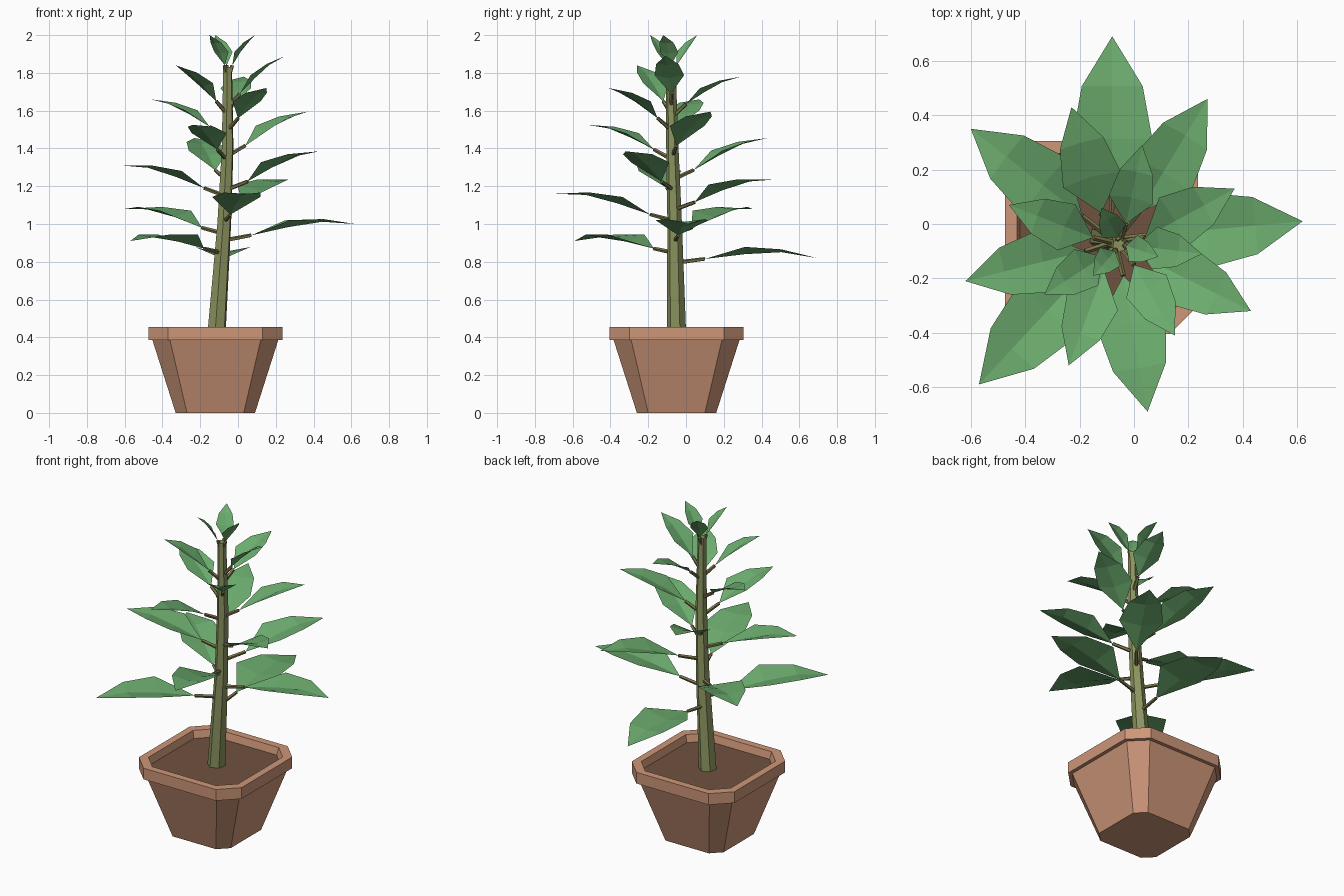
import bpy, bmesh, math
from mathutils import Vector

cube = bpy.data.objects.get("Cube")
if cube:
    bpy.data.objects.remove(cube, do_unlink=True)


def make_material(name, rgb):
    linear = [((c / 255 + 0.055) / 1.055) ** 2.4 for c in rgb] + [1]
    mat = bpy.data.materials.new(name)
    mat.use_nodes = True
    mat.diffuse_color = linear
    bsdf = next(n for n in mat.node_tree.nodes if n.type == 'BSDF_PRINCIPLED')
    bsdf.inputs["Base Color"].default_value = linear
    bsdf.inputs["Roughness"].default_value = 0.9
    return mat


TERRACOTTA = make_material("terracotta", (205, 150, 120))
SOIL = make_material("soil brown", (112, 82, 64))
STEM = make_material("stem olive", (140, 148, 95))
STALK = make_material("stalk brown olive", (124, 118, 76))
LEAF = make_material("leaf green", (108, 172, 110))


def finish(bm, name, mat, fix_normals=True):
    if fix_normals:
        bmesh.ops.recalc_face_normals(bm, faces=bm.faces)
    mesh = bpy.data.meshes.new(name)
    bm.to_mesh(mesh)
    bm.free()
    mesh.materials.append(mat)
    obj = bpy.data.objects.new(name, mesh)
    bpy.context.collection.objects.link(obj)
    return obj


def loft(name, rings, mat, cap_start=True, cap_end=True):
    """Skin a list of equal-length point rings."""
    bm = bmesh.new()
    loops = [[bm.verts.new(p) for p in ring] for ring in rings]
    for a, b in zip(loops, loops[1:]):
        for i in range(len(a)):
            j = (i + 1) % len(a)
            bm.faces.new((a[i], a[j], b[j], b[i]))
    if cap_start:
        bm.faces.new(loops[0][::-1])
    if cap_end:
        bm.faces.new(loops[-1])
    return finish(bm, name, mat)


# Pot: square rings with cut corners
POT = Vector((-0.12, -0.05, 0))


def cut_square(half, flat, z):
    corner = [(half, -flat), (half, flat)]
    points = []
    for _ in range(4):
        points += [POT + Vector((x, y, z)) for x, y in corner]
        corner = [(-y, x) for x, y in corner]
    return points


loft("pot", [cut_square(0.21, 0.15, 0), cut_square(0.333, 0.24, 0.385),
             cut_square(0.355, 0.25, 0.385), cut_square(0.355, 0.25, 0.455),
             cut_square(0.31, 0.22, 0.455), cut_square(0.295, 0.21, 0.39)],
     TERRACOTTA, cap_end=False)
loft("soil", [cut_square(0.29, 0.205, 0.38), cut_square(0.3, 0.212, 0.41)], SOIL)

# Trunk: leaning six-sided taper
TRUNK = [(Vector((-0.115, -0.05, 0.4)), 0.052), (Vector((-0.073, -0.06, 1.0)), 0.039),
         (Vector((-0.055, -0.072, 1.4)), 0.033), (Vector((-0.055, -0.08, 1.83)), 0.025)]


def circle(centre, radius, u, v, sides):
    angles = [math.tau * (i + 0.35) / sides for i in range(sides)]
    return [centre + radius * (u * math.cos(a) + v * math.sin(a)) for a in angles]


X, Y, Z = Vector((1, 0, 0)), Vector((0, 1, 0)), Vector((0, 0, 1))
loft("trunk", [circle(c, r, X, Y, 6) for c, r in TRUNK], STEM)


def trunk_centre(z):
    z = min(z, 1.82)
    for (a, _), (b, _) in zip(TRUNK, TRUNK[1:]):
        if z <= b.z:
            return a.lerp(b, (z - a.z) / (b.z - a.z))


def stalk(name, start, end):
    direction = (end - start).normalized()
    side = direction.cross(Z).normalized()
    up = side.cross(direction)
    loft(name, [circle(start, 0.012, side, up, 5), circle(end, 0.01, side, up, 5)], STALK)


# Leaf: folded pointed blade, arched upward along its length
PROFILE = [(0.36, 0.25, 0.04, 0.105), (0.69, 0.19, 0.055, 0.08)]


def leaf(name, base, tip):
    span = tip - base
    size = span.length
    side = span.cross(Z).normalized()
    up = side.cross(span).normalized()
    bm = bmesh.new()
    root, point = bm.verts.new(base), bm.verts.new(tip)
    rows = []
    for t, width, mid, edge in PROFILE:
        c = base + span * t
        rows.append([bm.verts.new(c + size * (side * width * s + up * h))
                     for s, h in ((1, edge), (0, mid), (-1, edge))])
    a, b = rows
    for i in (0, 1):
        bm.faces.new((root, a[i], a[i + 1]))
        bm.faces.new((a[i], b[i], b[i + 1], a[i + 1]))
        bm.faces.new((b[i], point, b[i + 1]))
    bm.normal_update()
    for f in bm.faces:
        if f.normal.dot(up) < 0:
            f.normal_flip()
    finish(bm, name, LEAF, fix_normals=False)


# Leaf bases and tips, lowest first
LEAVES = [
    ((-.08, .10, .815), (-.08, .69, .82)), ((-.18, -.17, .87), (-.57, -.59, .91)),
    ((.07, -.04, .94), (.62, .01, 1.0)), ((-.19, .03, .98), (-.60, .35, 1.08)),
    ((-.04, -.19, 1.05), (.05, -.69, 1.16)), ((.02, .045, 1.115), (.27, .46, 1.235)),
    ((-.18, -.10, 1.19), (-.62, -.21, 1.31)), ((.05, -.13, 1.225), (.43, -.32, 1.385)),
    ((-.12, .04, 1.285), (-.23, .43, 1.455)), ((-.11, -.17, 1.395), (-.24, -.52, 1.525)),
    ((.04, -.05, 1.415), (.37, .13, 1.595)), ((-.15, -.05, 1.515), (-.46, .07, 1.66)),
    ((0, -.15, 1.56), (.15, -.41, 1.72)), ((-.03, .0, 1.635), (.03, .29, 1.78)),
    ((-.115, -.12, 1.65), (-.33, -.26, 1.84)), ((.01, -.08, 1.69), (.25, -.11, 1.89)),
    ((-.06, -.05, 1.84), (-.12, .06, 2.0)), ((-.03, -.08, 1.84), (.09, -.12, 2.0)),
    ((-.07, -.10, 1.84), (-.15, -.19, 2.0)),
]
for n, (base, tip) in enumerate(LEAVES, 1):
    base, tip = Vector(base), Vector(tip)
    drop = 0.02 + 0.06 * (base.z - 0.8)
    stalk(f"stalk_{n}", trunk_centre(base.z - drop), base)
    leaf(f"leaf_{n}", base, tip)
